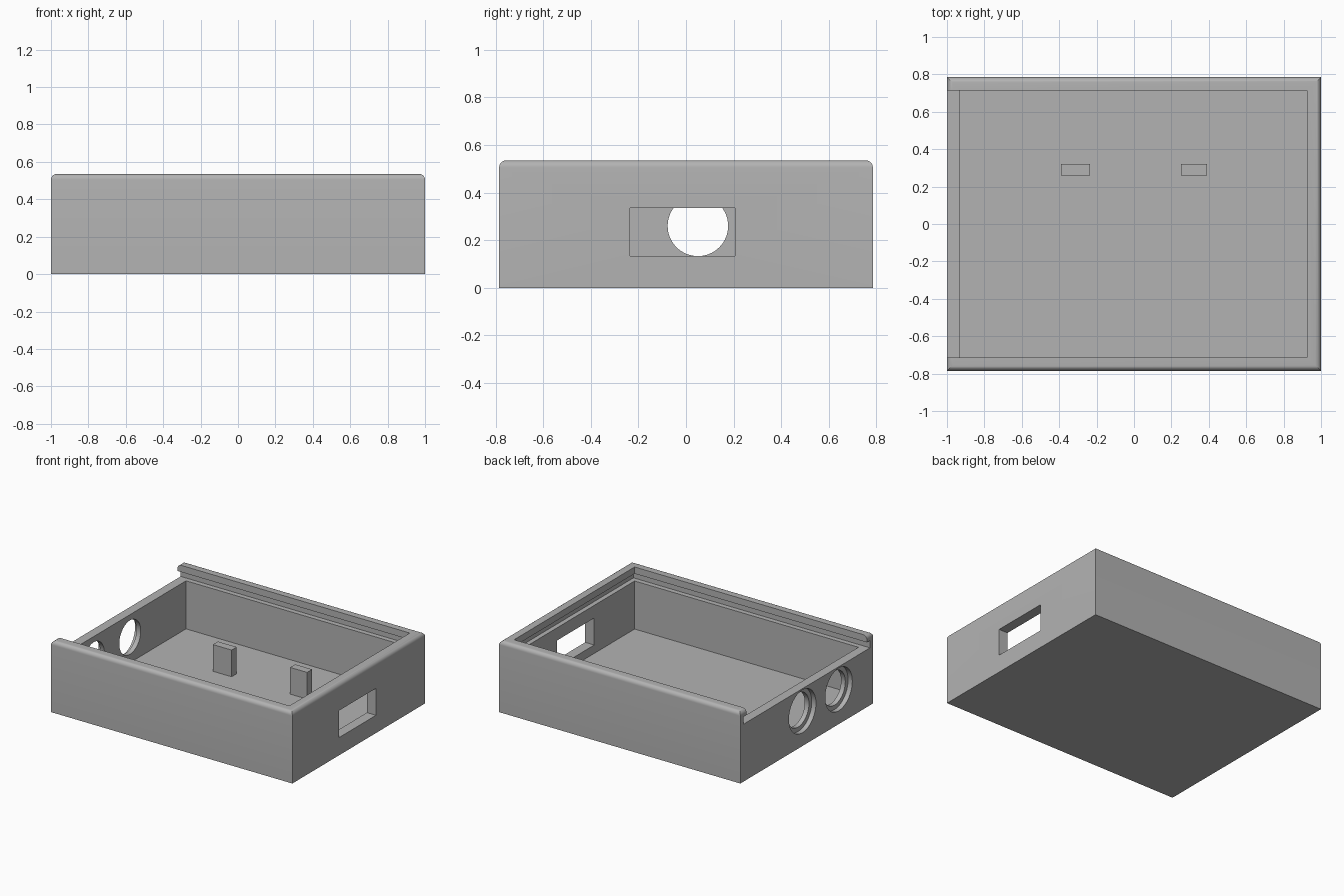
import bpy
import bmesh
from math import pi, radians
from mathutils import Matrix, Vector

old = bpy.data.objects.get("Cube")
if old:
    bpy.data.objects.remove(old, do_unlink=True)

grey = bpy.data.materials.new("plain grey")
grey.use_nodes = True
grey.diffuse_color = (0.45, 0.45, 0.45, 1)
grey.node_tree.nodes["Principled BSDF"].inputs["Base Color"].default_value = (0.45, 0.45, 0.45, 1)


def make_object(name, bm):
    mesh = bpy.data.meshes.new(name)
    bm.to_mesh(mesh)
    bm.free()
    mesh.materials.append(grey)
    obj = bpy.data.objects.new(name, mesh)
    bpy.context.collection.objects.link(obj)
    return obj


def box(name, low, high, top_round=0):
    low, high = Vector(low), Vector(high)
    bm = bmesh.new()
    bmesh.ops.create_cube(bm, size=1)
    bmesh.ops.scale(bm, vec=high - low, verts=bm.verts)
    bmesh.ops.translate(bm, vec=(low + high) / 2, verts=bm.verts)
    if top_round:
        edges = [e for e in bm.edges if all(v.co.z > high.z - 0.001 for v in e.verts)]
        bmesh.ops.bevel(bm, geom=edges, offset=top_round, segments=6, profile=0.5, affect='EDGES')
    return make_object(name, bm)


def disc(name, x0, x1, y, z, radius):
    bm = bmesh.new()
    turn = Matrix.Translation(((x0 + x1) / 2, y, z)) @ Matrix.Rotation(pi / 2, 4, 'Y')
    bmesh.ops.create_cone(bm, cap_ends=True, segments=64, radius1=radius, radius2=radius,
                          depth=x1 - x0, matrix=turn)
    return make_object(name, bm)


def cut(target, cutter):
    cutter.hide_render = True
    mod = target.modifiers.new("cut", 'BOOLEAN')
    mod.operation = 'DIFFERENCE'
    mod.solver = 'EXACT'
    mod.object = cutter
    bpy.context.view_layer.objects.active = target
    bpy.ops.object.modifier_apply(modifier=mod.name)
    bpy.data.objects.remove(cutter, do_unlink=True)


# Case body with rounded upper rim
FLOOR, LEDGE, LIP = 0.07, 0.43, 0.485
case = box("case_body", (-1, -0.785, 0), (1, 0.785, 0.535), top_round=0.03)

# Hollow, lid groove and open end for the sliding lid
cut(case, box("hollow", (-0.93, -0.713, FLOOR), (0.925, 0.713, 1)))
cut(case, box("lid_groove", (-1.1, -0.75, LEDGE), (0.96, 0.75, LIP)))
cut(case, box("lid_entry", (-1.2, -0.713, LEDGE + 0.01), (-0.9, 0.713, 1.1)))

# Rectangular port in one end wall
cut(case, box("port", (0.85, -0.235, 0.133), (1.1, 0.205, 0.335)))

# Two stepped round holes in the other end wall
for y in (0.05, -0.38):
    cut(case, disc("hole", -1.1, -0.85, y, 0.26, 0.127))
    cut(case, disc("hole_recess", -1.2, -0.965, y, 0.26, 0.16))

# Posts on the floor
for name, x0, x1 in (("right_post", -0.39, -0.235), ("left_post", 0.25, 0.39)):
    box(name, (x0, 0.26, FLOOR - 0.01), (x1, 0.32, 0.27))

# Smooth the rounded parts, keep corners sharp
bpy.ops.object.select_all(action='DESELECT')
case.select_set(True)
bpy.context.view_layer.objects.active = case
bpy.ops.object.shade_smooth_by_angle(angle=radians(30))
